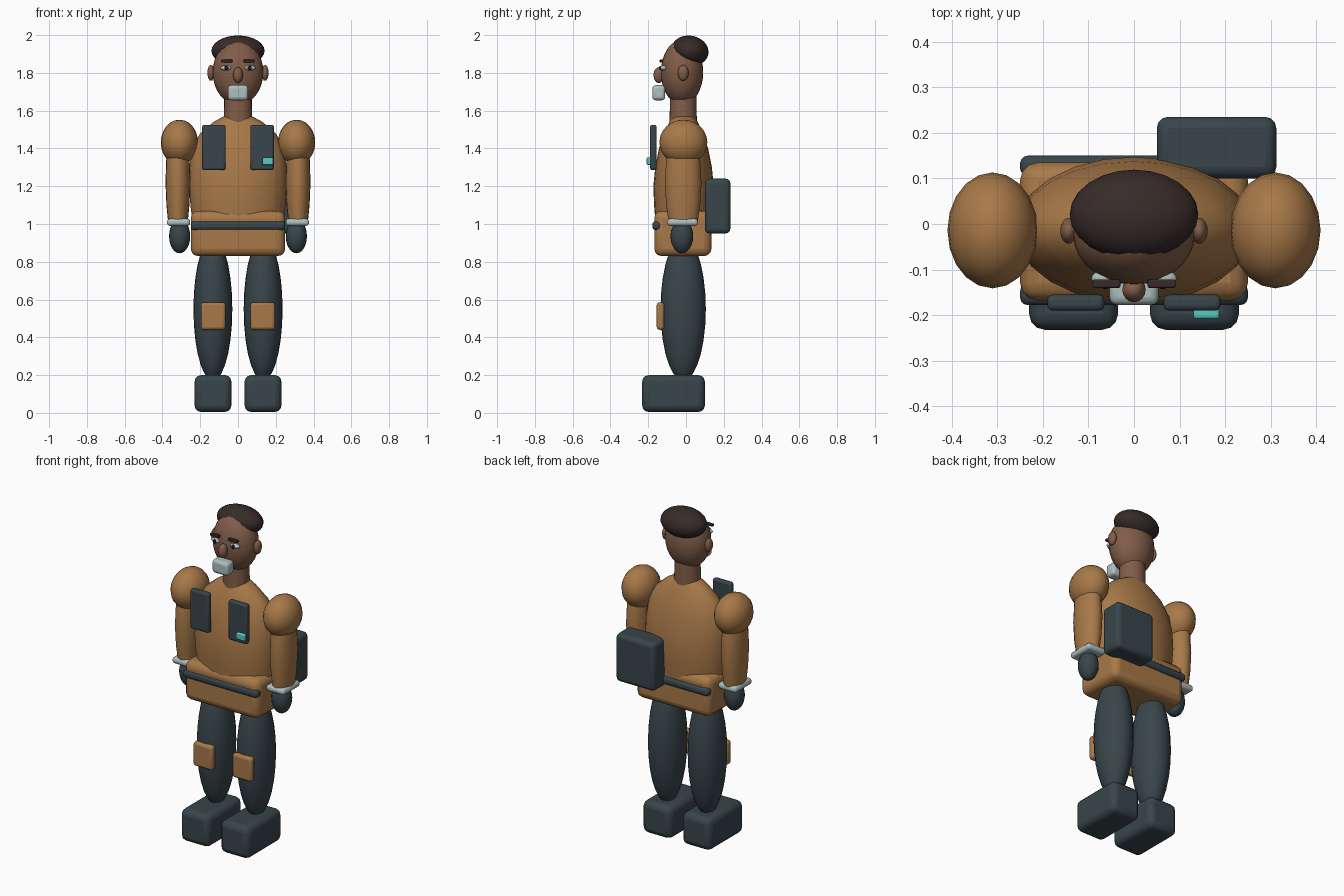
import bpy
import bmesh
from math import cos, sin, pi
from mathutils import Matrix, Vector

default = bpy.data.objects.get("Cube")
if default:
    bpy.data.objects.remove(default, do_unlink=True)


def material(name, r, g, b):
    m = bpy.data.materials.new(name)
    m.use_nodes = True
    m.diffuse_color = (r, g, b, 1)
    m.node_tree.nodes["Principled BSDF"].inputs["Base Color"].default_value = (r, g, b, 1)
    return m


TAN = material("tan cloth", .39, .19, .065)
DARK = material("dark fabric", .04, .06, .07)
SKIN = material("skin", .22, .11, .065)
HAIR = material("hair", .037, .024, .022)
PALE = material("pale grey", .42, .52, .52)
CYAN = material("cyan light", .1, .58, .52)
BLACK = material("black", .01, .01, .012)


def finish(name, bm, mat, bevel=0):
    mesh = bpy.data.meshes.new(name)
    bm.normal_update()
    bm.to_mesh(mesh)
    bm.free()
    ob = bpy.data.objects.new(name, mesh)
    bpy.context.collection.objects.link(ob)
    mesh.materials.append(mat)
    if bevel:
        mod = ob.modifiers.new("Bevel", "BEVEL")
        mod.width, mod.segments = bevel, 3
    bpy.ops.object.select_all(action="DESELECT")
    ob.select_set(True)
    bpy.context.view_layer.objects.active = ob
    bpy.ops.object.shade_smooth_by_angle(angle=pi / 4)
    return ob


def box(name, mat, low, high, bevel):
    """Rounded box between two opposite corners."""
    low, high = Vector(low), Vector(high)
    bm = bmesh.new()
    bmesh.ops.create_cube(bm, size=1)
    bmesh.ops.scale(bm, vec=high - low, verts=bm.verts)
    bmesh.ops.translate(bm, vec=(low + high) / 2, verts=bm.verts)
    return finish(name, bm, mat, bevel)


def ball(name, mat, centre, radii, segments=20, tilt=0):
    """Ellipsoid, optionally tilted about x."""
    bm = bmesh.new()
    bmesh.ops.create_uvsphere(bm, u_segments=segments, v_segments=segments * 3 // 5, radius=1)
    bm.transform(Matrix.Translation(centre) @ Matrix.Rotation(tilt, 4, "X")
                 @ Matrix.Diagonal((*radii, 1)))
    return finish(name, bm, mat)


def loft(name, mat, x, y, rings, sides=24):
    """Closed stack of elliptical rings given as (z, x radius, y radius)."""
    bm = bmesh.new()
    loops = []
    for z, rx, ry in rings:
        loops.append([bm.verts.new((x + rx * cos(2 * pi * i / sides),
                                    y + ry * sin(2 * pi * i / sides), z)) for i in range(sides)])
    for a, b in zip(loops, loops[1:]):
        for i in range(sides):
            j = (i + 1) % sides
            bm.faces.new((a[i], a[j], b[j], b[i]))
    bm.faces.new(loops[0][::-1])
    bm.faces.new(loops[-1])
    return finish(name, bm, mat)


def pair_box(name, mat, low, high, bevel):
    """Box on the left (+x) and its mirror on the right."""
    box("left_" + name, mat, low, high, bevel)
    box("right_" + name, mat, (-high[0], *low[1:]), (-low[0], *high[1:]), bevel)


def pair_ball(name, mat, centre, radii, segments=20):
    for side, sign in (("left_", 1), ("right_", -1)):
        ball(side + name, mat, (sign * centre[0], *centre[1:]), radii, segments)


# Legs and boots
pair_box("boot", DARK, (.035, -.232, .005), (.23, .1, .2), .035)
pair_ball("leg", DARK, (.133, -.015, .55), (.103, .12, .38), 24)
pair_box("knee_pad", TAN, (.066, -.155, .44), (.196, -.115, .585), .015)

# Hips, belt and torso
box("hips", TAN, (-.25, -.168, .83), (.25, .135, 1.07), .04)
box("front_belt", DARK, (-.25, -.178, .968), (.25, -.13, 1.015), .018)
box("back_belt", DARK, (-.25, .105, .968), (.25, .15, 1.015), .018)
loft("torso", TAN, 0, -.013, [
    (1.0, .24, .148), (1.1, .252, .156), (1.2, .26, .16), (1.3, .258, .15),
    (1.4, .242, .13), (1.48, .2, .103), (1.54, .13, .075), (1.57, .076, .06)])

# Arms
pair_ball("shoulder", TAN, (.31, -.014, 1.432), (.099, .127, .12))
for side, sign in (("left_", 1), ("right_", -1)):
    loft(side + "arm", TAN, sign * .318, -.015, [
        (1.0, .051, .075), (1.1, .061, .09), (1.22, .066, .097),
        (1.34, .062, .09), (1.44, .05, .07)], 20)
pair_box("wrist_band", PALE, (.253, -.1, .99), (.376, .063, 1.028), .016)
pair_ball("hand", DARK, (.309, -.022, .935), (.056, .06, .09))

# Chest plates, signal light and hip pack
pair_box("chest_plate", DARK, (.065, -.19, 1.285), (.19, -.155, 1.525), .012)
box("signal_light", CYAN, (.13, -.208, 1.313), (.187, -.185, 1.352), .006)
box("back_pack", DARK, (.05, .1, .95), (.312, .235, 1.24), .025)

# Neck and head
loft("neck", SKIN, 0, -.015, [(1.54, .076, .073), (1.6, .074, .071), (1.7, .072, .07)])
ball("head", SKIN, (0, -.021, 1.803), (.134, .112, .172), 28)
ball("hair", HAIR, (0, .021, 1.917), (.141, .099, .08), 24, -.2)
pair_ball("ear", SKIN, (.143, -.015, 1.8), (.019, .029, .042), 16)

# Face
ball("nose", SKIN, (0, -.144, 1.788), (.026, .028, .042), 16)
pair_ball("eye", PALE, (.064, -.119, 1.826), (.03, .018, .014), 16)
pair_ball("pupil", BLACK, (.062, -.135, 1.826), (.011, .008, .012), 12)
pair_box("eyebrow", HAIR, (.03, -.14, 1.855), (.091, -.122, 1.87), .004)
box("mouth_guard", PALE, (-.054, -.178, 1.655), (.054, -.11, 1.735), .018)
